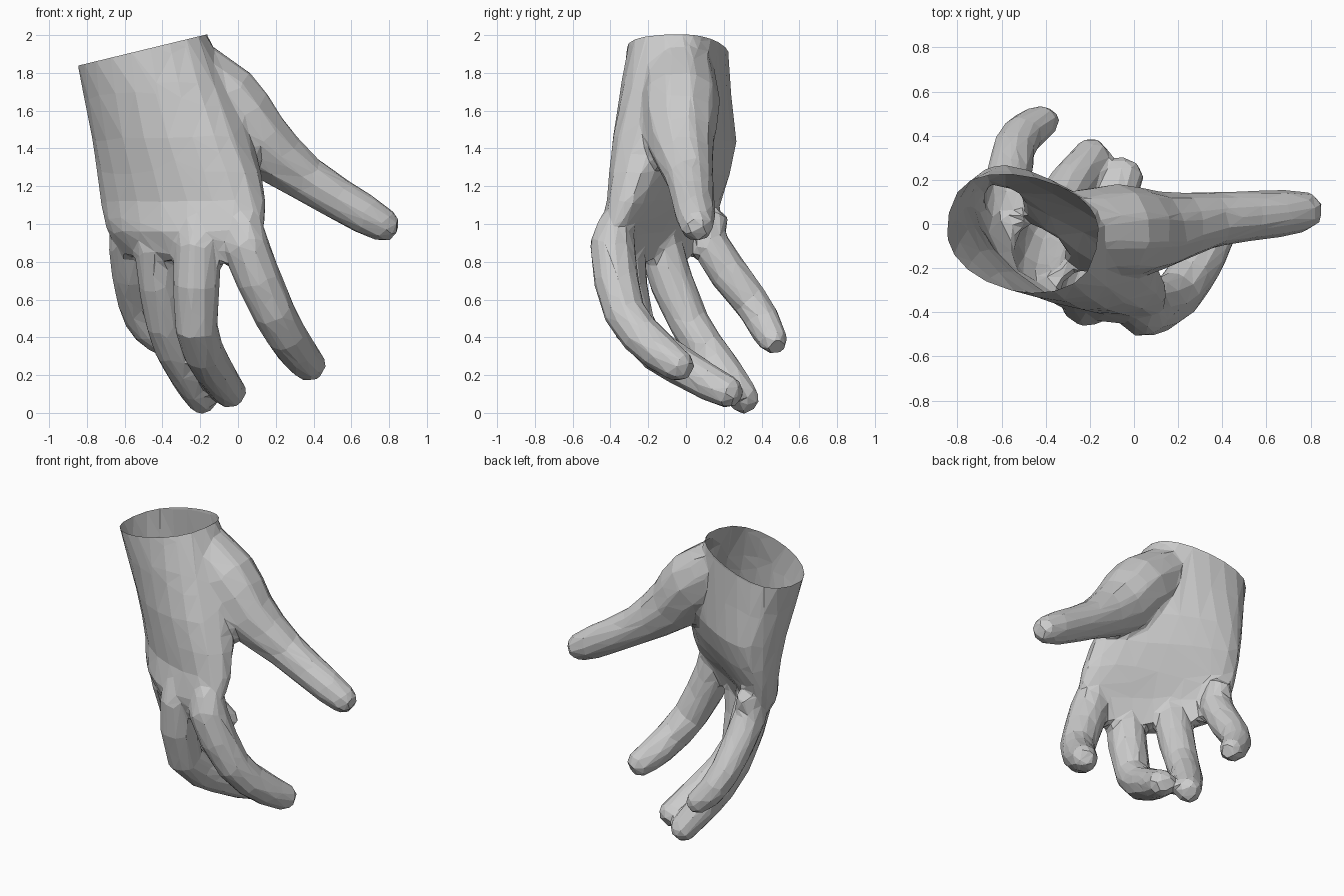
import bpy, bmesh
from math import cos, sin, pi, copysign
from mathutils import Vector

if "Cube" in bpy.data.objects:
    bpy.data.objects.remove(bpy.data.objects["Cube"])


def spline(rows):
    """Smooth rows of control values, adding one in-between per span."""
    v = [Vector(r) for r in rows]
    out = []
    for k in range(len(v) - 1):
        a, b, c, d = v[max(k - 1, 0)], v[k], v[k + 1], v[min(k + 2, len(v) - 1)]
        out += [b, (b + c) / 2 + (b + c - a - d) / 16]
    return out + [v[-1]]


def loft(name, rings):
    """Closed loft through equal rings, capped with strips."""
    bm = bmesh.new()
    vs = [[bm.verts.new(p) for p in r] for r in rings]
    n = len(rings[0])
    for a, b in zip(vs, vs[1:]):
        for i in range(n):
            j = (i + 1) % n
            bm.faces.new((a[i], a[j], b[j], b[i]))
    for r in (vs[0], vs[-1]):
        for i in range(n // 2):
            quad = [r[i], r[i + 1], r[(n - i - 1) % n], r[(n - i) % n]]
            bm.faces.new(list(dict.fromkeys(quad)))
    bmesh.ops.triangulate(bm, faces=bm.faces[:])
    bmesh.ops.recalc_face_normals(bm, faces=bm.faces[:])
    me = bpy.data.meshes.new(name)
    bm.to_mesh(me)
    bm.free()
    ob = bpy.data.objects.new(name, me)
    bpy.context.collection.objects.link(ob)
    return ob


def digit(name, path, radii, side, n=10):
    """Tapered tube along a smoothed path, with a rounded tip."""
    rows = spline([(*p, r) for p, r in zip(path, radii)])
    pts, rad = [Vector(r[:3]) for r in rows], [r[3] for r in rows]
    pts.append(pts[-1] + (pts[-1] - pts[-2]).normalized() * rad[-1] * 0.55)
    rad.append(rad[-1] * 0.6)
    rings = []
    for k, p in enumerate(pts):
        t = (pts[min(k + 1, len(pts) - 1)] - pts[max(k - 1, 0)]).normalized()
        s = Vector(side)
        s = (s - t * s.dot(t)).normalized()
        d = t.cross(s)
        angles = [2 * pi * i / n for i in range(n)]
        rings.append([p + (s * cos(a) + d * sin(a)) * rad[k] * 1.06 for a in angles])
    return loft(name, rings)


def palm_ring(row, bow, n=20):
    """Arched oval from the little-finger edge A to the index edge B."""
    A, B, thick = Vector(row[:3]), Vector(row[3:6]), row[6]
    c, half = (A + B) / 2, (B - A) / 2
    back = Vector((half.y, -half.x, 0)).normalized()
    ring = []
    for i in range(n):
        a = 2 * pi * i / n
        u, v = cos(a), copysign(abs(sin(a)) ** 0.75, sin(a))
        ring.append(c + half * u + back * (thick * v + bow * (1 - u * u)))
    return ring


# Palm and wrist (runs past the wrist, trimmed later)
rows = spline((
    (-0.84, 0.05, 1.84, -0.17, -0.11, 2, 0.26),
    (-0.735, 0.18, 1.43, 0.04, -0.27, 1.47, 0.25),
    (-0.71, 0.15, 1.12, 0.14, -0.35, 1.12, 0.165),
    (-0.68, 0.12, 0.97, 0.12, -0.4, 0.95, 0.13),
    (-0.61, 0.15, 0.84, 0.08, -0.38, 0.79, 0.07)))
rows.insert(0, rows[0] + Vector((0, 0, 0.2, 0, 0, 0.2, 0)))
hand = loft("hand", [palm_ring(r, 0.015 * k) for k, r in enumerate(rows)])

# Fingers: knuckle, middle joint, end joint, tip
fingers = {
    "index_finger": (1.03, (0.04, -0.39, 0.89), (0.19, -0.325, 0.53), (0.31, -0.15, 0.33), (0.39, -0.02, 0.24)),
    "middle_finger": (1.04, (-0.21, -0.34, 0.89), (-0.22, -0.27, 0.45), (-0.13, 0, 0.23), (-0.035, 0.24, 0.1)),
    "ring_finger": (1, (-0.43, -0.14, 0.89), (-0.38, 0.02, 0.47), (-0.28, 0.19, 0.23), (-0.18, 0.32, 0.06)),
    "little_finger": (0.89, (-0.58, 0.12, 0.9), (-0.54, 0.35, 0.58), (-0.47, 0.43, 0.44), (-0.395, 0.47, 0.37))}
parts = []
for name, (size, *joints) in fingers.items():
    root = Vector(joints[0]) + Vector((0, 0.05, 0.17))
    radii = [r * size for r in (0.07, 0.115, 0.105, 0.098, 0.08)]
    parts.append(digit(name, [root] + joints, radii, (0.83, -0.55, 0)))

# Thumb with its fleshy base
parts.append(digit("thumb", (
    (-0.34, -0.04, 1.86), (-0.07, -0.03, 1.65), (0.1, -0.03, 1.45),
    (0.36, 0.02, 1.24), (0.68, 0.05, 1.045), (0.8, 0.06, 0.98)),
    (0.17, 0.2, 0.175, 0.12, 0.103, 0.08), (0, 1, 0)))

# Merge the digits into the palm, then blend into one low-poly skin
bpy.context.view_layer.objects.active = hand


def apply(kind, **settings):
    m = hand.modifiers.new(kind, kind)
    for key, value in settings.items():
        setattr(m, key, value)
    bpy.ops.object.modifier_apply(modifier=m.name)


for ob in parts:
    apply('BOOLEAN', operation='UNION', solver='EXACT', object=ob)
    bpy.data.objects.remove(ob)
apply('REMESH', mode='VOXEL', voxel_size=0.02)
apply('SMOOTH', factor=0.5, iterations=8)
apply('DECIMATE', ratio=1700 / (2 * len(hand.data.polygons)))

# Trim the wrist open along its slanted rim
bm = bmesh.new()
bm.from_mesh(hand.data)
bmesh.ops.bisect_plane(bm, geom=bm.verts[:] + bm.edges[:] + bm.faces[:],
                       plane_co=(-0.84, 0, 1.84), plane_no=(-0.16, 0, 0.66), clear_outer=True)
for f in bm.faces:
    f.smooth = False
bm.to_mesh(hand.data)
bm.free()
